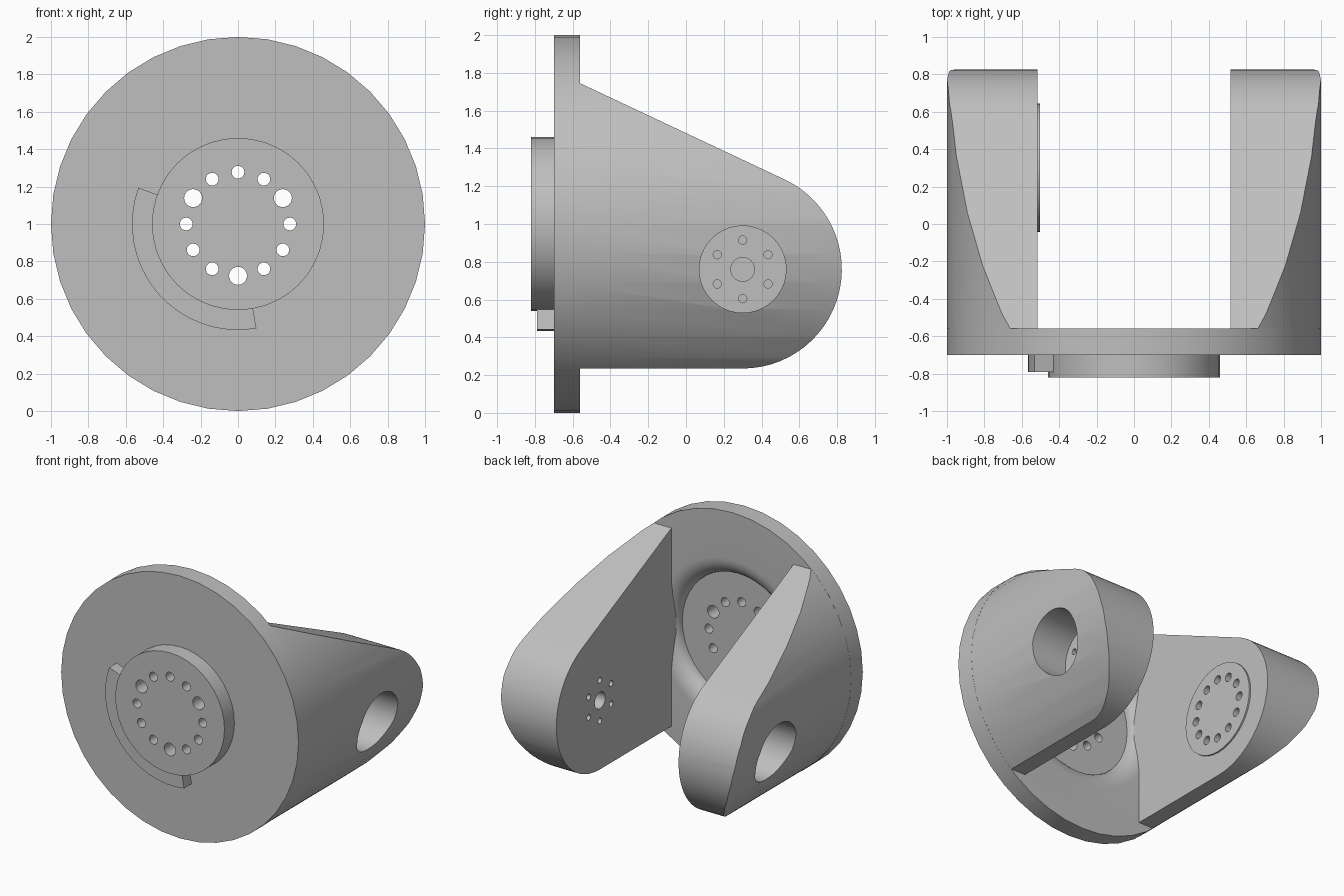
import bpy, bmesh, math
from mathutils import Vector

cube = bpy.data.objects.get("Cube")
if cube:
    bpy.data.objects.remove(cube, do_unlink=True)

grey = bpy.data.materials.new("plain grey")
grey.use_nodes = True
GREY = (0.52, 0.52, 0.52, 1.0)
grey.diffuse_color = GREY
grey.node_tree.nodes["Principled BSDF"].inputs["Base Color"].default_value = GREY

SIDES = 40
PIVOT = (0.30, 0.76)     # y, z of the arm bore
HUB = (0.0, 1.0)         # x, z of the flange axis


def circle(center, radius, sides=24, start=0.0, sweep=360.0):
    """Points along a circle, or along an arc when the sweep is partial."""
    count = sides if sweep == 360 else sides + 1
    angles = [math.radians(start + sweep * i / sides) for i in range(count)]
    return [(center[0] + radius * math.cos(a), center[1] + radius * math.sin(a)) for a in angles]


def ring(center, radius, count, start=0.0):
    return circle(center, radius, count, start)


def finish(bm, name):
    bmesh.ops.recalc_face_normals(bm, faces=bm.faces)
    mesh = bpy.data.meshes.new(name)
    bm.to_mesh(mesh)
    bm.free()
    obj = bpy.data.objects.new(name, mesh)
    bpy.context.collection.objects.link(obj)
    mesh.materials.append(grey)
    return obj


def prism(name, outlines, axis, low, high):
    """Extrude flat outlines along x (outline in y, z) or along y (outline in x, z)."""
    place = (lambda p, d: (d, p[0], p[1])) if axis == "x" else (lambda p, d: (p[0], d, p[1]))
    bm = bmesh.new()
    for points in outlines:
        face = bm.faces.new([bm.verts.new(place(p, low)) for p in points])
        made = bmesh.ops.extrude_face_region(bm, geom=[face])["geom"]
        verts = [g for g in made if isinstance(g, bmesh.types.BMVert)]
        bmesh.ops.translate(bm, verts=verts, vec=place((0, 0), high - low))
    return finish(bm, name)


def activate(obj):
    bpy.ops.object.select_all(action="DESELECT")
    obj.select_set(True)
    bpy.context.view_layer.objects.active = obj


def boolean(obj, cutter, operation="DIFFERENCE", keep=False):
    mod = obj.modifiers.new("cut", "BOOLEAN")
    mod.operation = operation
    mod.solver = "EXACT"
    mod.object = cutter
    activate(obj)
    bpy.ops.object.modifier_apply(modifier=mod.name)
    if not keep:
        bpy.data.objects.remove(cutter, do_unlink=True)


def smooth(obj):
    activate(obj)
    bpy.ops.object.shade_smooth_by_angle(angle=math.radians(30))


# Flange with front boss and rounded rear recess, revolved about y
lip = circle((0.64, -0.67), 0.14, 8, 90, 90)
lip = [(r, -0.67 + (y + 0.67) * 0.11 / 0.14) for r, y in lip]
profile = [(0, -0.82), (0.46, -0.82), (0.46, -0.70), (1, -0.70), (1, -0.56)] + lip + [(0, -0.67)]
bm = bmesh.new()
verts = [bm.verts.new((r, y, HUB[1])) for r, y in profile]
edges = [bm.edges.new(pair) for pair in zip(verts, verts[1:])]
bmesh.ops.spin(bm, geom=verts + edges, cent=(0, 0, HUB[1]), axis=(0, 1, 0),
               angle=math.tau, steps=SIDES)
bmesh.ops.remove_doubles(bm, verts=bm.verts, dist=0.0005)
flange = finish(bm, "flange")

# Bolt circle: every fourth hole is larger
holes = [circle(c, 0.048 if i % 4 == 1 else 0.034)
         for i, c in enumerate(ring(HUB, 0.277, 12))]
boolean(flange, prism("bolt_cutter", holes, "y", -0.9, -0.6))
smooth(flange)

# Curved stop beside the boss
stop = circle(HUB, 0.567, 16, 160, 120) + circle(HUB, 0.45, 16, 280, -120)
smooth(prism("curved_stop", [stop], "y", -0.79, -0.69))

# Arms: tapered side profile trimmed to the flange cylinder
SLOPE = math.degrees(math.atan2(0.906, 0.424))
side = [(-0.64, 0.235)] + circle(PIVOT, 0.525, 28, -90, 90 + SLOPE) + [(-0.56, 1.745), (-0.64, 1.782)]
trim = prism("trim_cylinder", [circle(HUB, 0.9992, SIDES)], "y", -1, 1)
disc_holes = [circle(c, 0.032, 16) for c in ring(PIVOT, 0.232, 12)]
mount_holes = [circle(c, 0.022, 16) for c in ring(PIVOT, 0.155, 6, 30)]
mount_holes.append(circle(PIVOT, 0.063))

for name, sign, pattern in (("left_arm", 1, mount_holes), ("right_arm", -1, disc_holes)):
    arm = prism(name, [side], "x", 0.515 * sign, 1.2 * sign)
    boolean(arm, trim, "INTERSECT", keep=True)
    boolean(arm, prism("bore_cutter", [circle(PIVOT, 0.23, 40)], "x", 0.68 * sign, 1.3 * sign))
    boolean(arm, prism("hole_cutter", pattern, "x", 0.4 * sign, 0.70 * sign))
    smooth(arm)
bpy.data.objects.remove(trim, do_unlink=True)

# Thin bearing disc on the inside of the right arm
disc = prism("bearing_disc", [circle(PIVOT, 0.343, 40)], "x", -0.5155, -0.503)
boolean(disc, prism("disc_cutter", disc_holes, "x", -0.6, -0.4))
smooth(disc)
